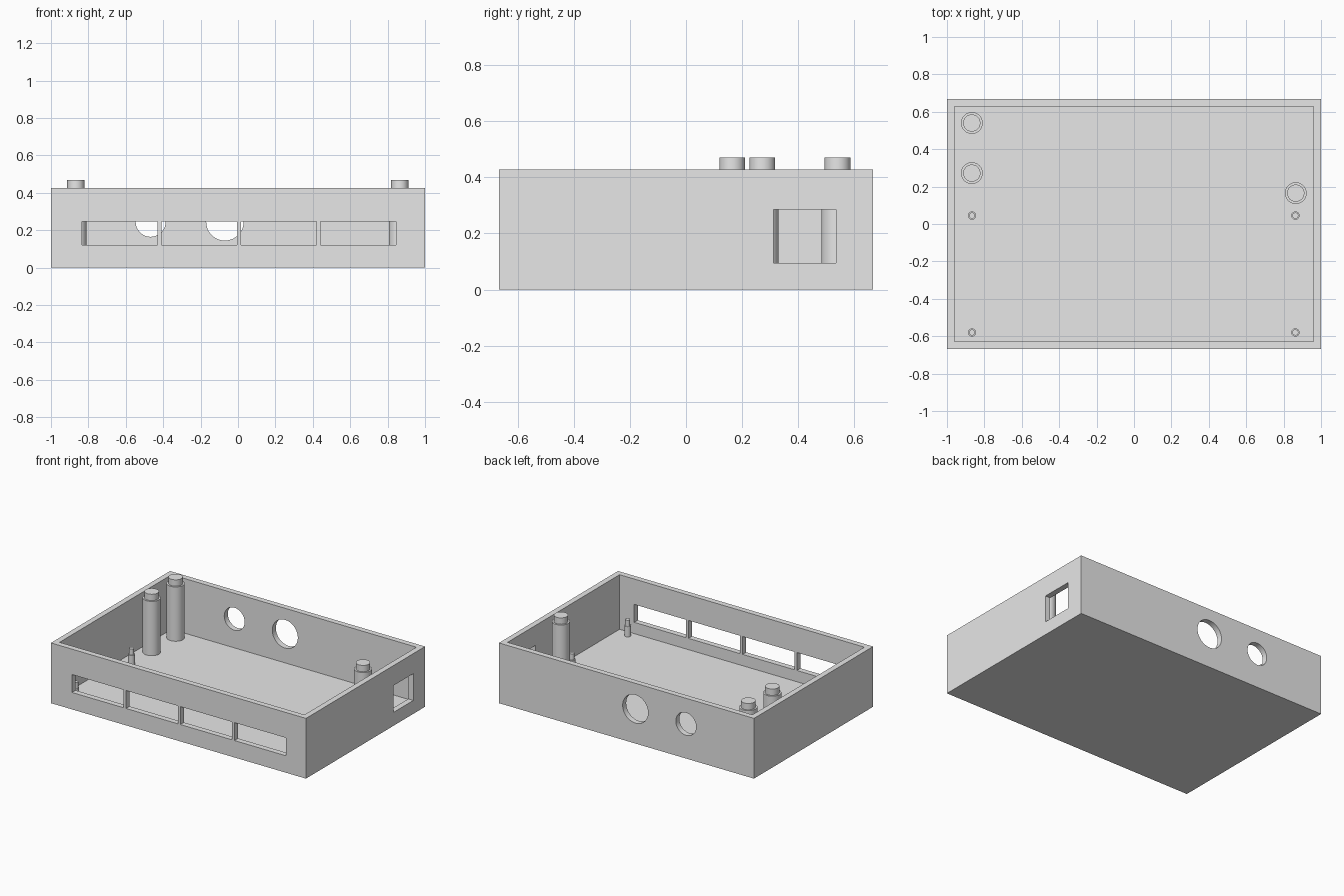
import bpy

if "Cube" in bpy.data.objects:
    bpy.data.objects.remove(bpy.data.objects["Cube"])

grey = bpy.data.materials.new("light grey plastic")
grey.diffuse_color = (0.8, 0.8, 0.8, 1)
grey.use_nodes = True
grey.node_tree.nodes["Principled BSDF"].inputs["Base Color"].default_value = grey.diffuse_color

W, D, H = 1.0, 0.667, 0.427    # half width, half depth, height
WALL, FLOOR = 0.04, 0.04


def box(name, x0, x1, y0, y1, z0, z1):
    bpy.ops.mesh.primitive_cube_add(
        size=1, location=((x0 + x1) / 2, (y0 + y1) / 2, (z0 + z1) / 2))
    ob = bpy.context.object
    ob.name = name
    ob.scale = (x1 - x0, y1 - y0, z1 - z0)
    bpy.ops.object.transform_apply(location=False, rotation=False, scale=True)
    ob.data.materials.append(grey)
    return ob


def cylinder(name, r, depth, loc, rot=(0, 0, 0)):
    bpy.ops.mesh.primitive_cylinder_add(
        vertices=48, radius=r, depth=depth, location=loc, rotation=rot)
    ob = bpy.context.object
    ob.name = name
    ob.data.materials.append(grey)
    return ob


def stepped_post(name, x, y, steps):
    """Stacked cylinders as one lathe profile; steps are (radius, top height)."""
    profile, z = [(0, FLOOR - 0.005)], FLOOR - 0.005
    for r, top in steps:
        profile += [(r, z), (r, top)]
        z = top
    profile.append((0, z))
    me = bpy.data.meshes.new(name)
    me.from_pydata([(r, 0, h) for r, h in profile],
                   [(i, i + 1) for i in range(len(profile) - 1)], [])
    ob = bpy.data.objects.new(name, me)
    bpy.context.collection.objects.link(ob)
    ob.location = (x, y, 0)
    me.materials.append(grey)
    screw = ob.modifiers.new("lathe", 'SCREW')
    screw.steps = screw.render_steps = 48
    screw.use_merge_vertices = True
    screw.use_normal_calculate = True
    bpy.ops.object.select_all(action='DESELECT')
    bpy.context.view_layer.objects.active = ob
    ob.select_set(True)
    bpy.ops.object.modifier_apply(modifier="lathe")
    bpy.ops.object.mode_set(mode='EDIT')
    bpy.ops.mesh.select_all(action='SELECT')
    bpy.ops.mesh.normals_make_consistent(inside=False)
    bpy.ops.object.mode_set(mode='OBJECT')
    bpy.ops.object.shade_smooth_by_angle()


# Open tray with its openings
case = box("case", -W, W, -D, D, 0, H)
cutters = [box("cavity_cutter", -W + WALL, W - WALL, -D + WALL, D - WALL, FLOOR, H + 0.2)]
# Row of four front slots
for i in range(4):
    x = -0.835 + 0.425 * i
    cutters.append(box("slot_cutter", x, x + 0.405, -D - 0.02, -D + WALL + 0.02, 0.12, 0.247))
# Side port
cutters.append(box("port_cutter", W - WALL - 0.02, W + 0.02, 0.312, 0.535, 0.095, 0.285))
# Round holes in the back wall
for x, r in ((-0.467, 0.08), (-0.07, 0.1)):
    cutters.append(cylinder("hole_cutter", r, 0.1, (x, D - WALL / 2, 0.245), (1.5707963, 0, 0)))

for c in cutters:
    c.hide_render = True
    bpy.context.view_layer.objects.active = case
    m = case.modifiers.new("cut", 'BOOLEAN')
    m.operation, m.solver, m.object = 'DIFFERENCE', 'EXACT', c
    bpy.ops.object.modifier_apply(modifier=m.name)
    bpy.data.objects.remove(c)

bpy.ops.object.select_all(action='DESELECT')
bpy.context.view_layer.objects.active = case
case.select_set(True)
bpy.ops.object.shade_smooth_by_angle()

# Tall lid posts with a narrower locating pin
for x, y in ((-0.867, 0.54), (-0.867, 0.272), (0.865, 0.165)):
    stepped_post("lid_post", x, y, ((0.058, 0.425), (0.046, 0.47)))

# Short board pegs
for x in (-0.866, 0.863):
    for y in (0.045, -0.58):
        stepped_post("board_peg", x, y, ((0.022, 0.112), (0.016, 0.155)))
